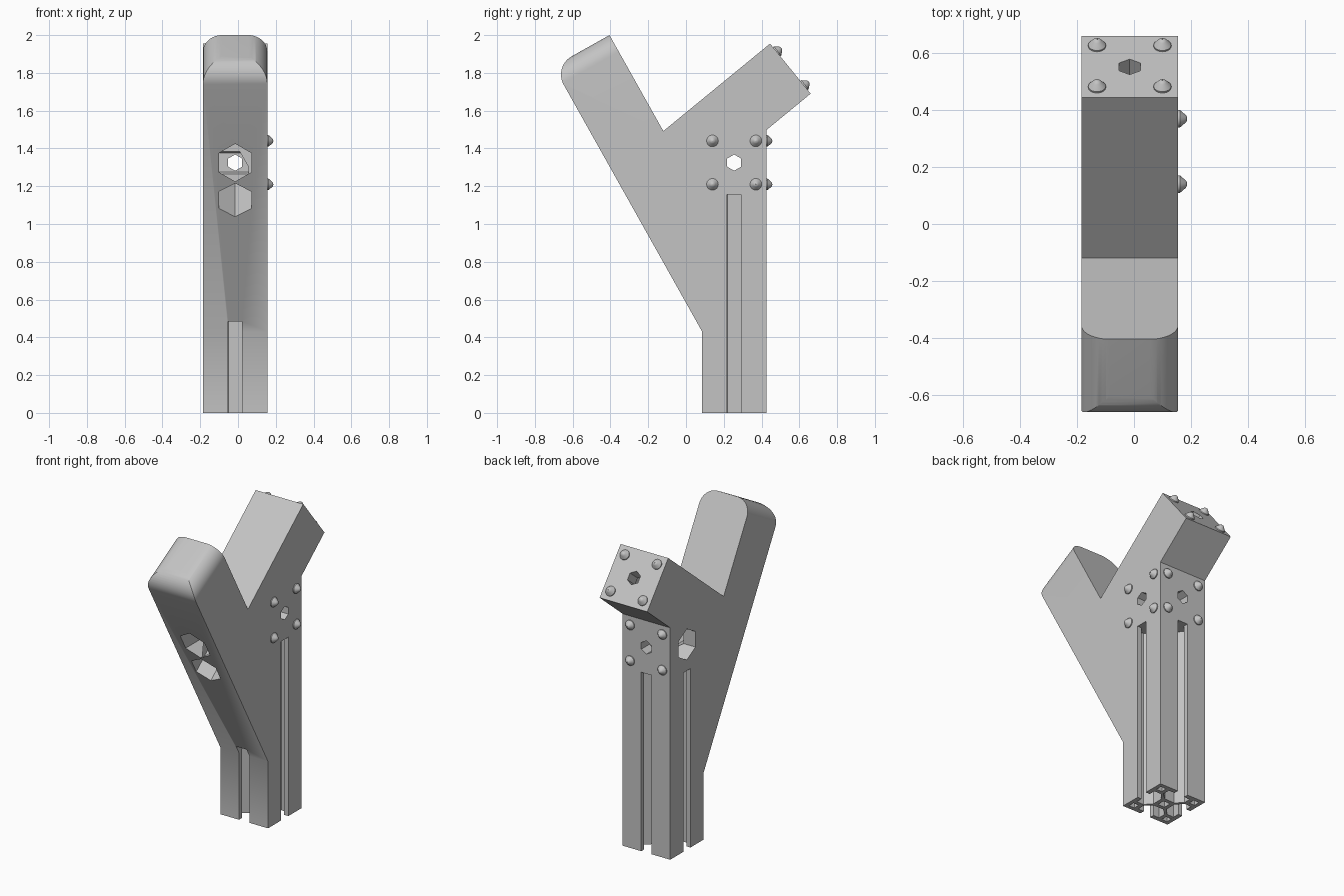
import bpy, bmesh, math
from mathutils import Vector, Matrix

cube = bpy.data.objects.get("Cube")
if cube:
    bpy.data.objects.remove(cube, do_unlink=True)

grey = bpy.data.materials.new("light_grey")
grey.use_nodes = True
grey.diffuse_color = (0.55, 0.55, 0.55, 1)
grey.node_tree.nodes["Principled BSDF"].inputs["Base Color"].default_value = (0.55, 0.55, 0.55, 1)

X, Y, Z = Vector((1, 0, 0)), Vector((0, 1, 0)), Vector((0, 0, 1))
HALF = 0.17                                  # half width of every square section
CX, CY = -0.015, 0.255                       # post axis
HUB = Vector((CX, CY, 1.325))                # crossing of the bolt holes
FILLET = 0.11


def finish(name, bm):
    bmesh.ops.recalc_face_normals(bm, faces=bm.faces)
    mesh = bpy.data.meshes.new(name)
    bm.to_mesh(mesh)
    bm.free()
    mesh.materials.append(grey)
    obj = bpy.data.objects.new(name, mesh)
    bpy.context.scene.collection.objects.link(obj)
    return obj


def prism(name, points, origin, a, b, along, depth):
    """Extrude a flat outline, given in axes a and b, by depth."""
    bm = bmesh.new()
    face = bm.faces.new([bm.verts.new(origin + a * p + b * q) for p, q in points])
    new = bmesh.ops.extrude_face_region(bm, geom=[face])["geom"]
    bmesh.ops.translate(bm, vec=along * depth,
                        verts=[v for v in new if isinstance(v, bmesh.types.BMVert)])
    return finish(name, bm)


def arc(radius, steps=12):
    return [(radius * math.cos(math.pi / 2 * i / steps),
             radius * math.sin(math.pi / 2 * i / steps)) for i in range(steps + 1)]


def cut(body, cutter):
    mod = body.modifiers.new("cut", "BOOLEAN")
    mod.operation, mod.solver, mod.object = "DIFFERENCE", "EXACT", cutter
    bpy.context.view_layer.objects.active = body
    bpy.ops.object.modifier_apply(modifier=mod.name)
    bpy.data.objects.remove(cutter, do_unlink=True)


def smooth(obj):
    bpy.ops.object.select_all(action="DESELECT")
    obj.select_set(True)
    bpy.context.view_layer.objects.active = obj
    bpy.ops.object.shade_smooth_by_angle(angle=math.radians(30))


# Side outline: post, back arm and front arm with a rounded outer corner
tilt = math.radians(29.3)
arm_up = Vector((0, -math.sin(tilt), math.cos(tilt)))
arm_out = Vector((0, -math.cos(tilt), -math.sin(tilt)))
arm_tip = Vector((0, -0.405, 2.0))
centre = arm_tip + arm_out * (2 * HALF - FILLET) - arm_up * FILLET
rounded = [centre + arm_up * q + arm_out * p for p, q in reversed(arc(FILLET))]
outline = [(0.085, 0), (0.425, 0), (0.425, 1.497), (0.66, 1.69), (0.445, 1.955),
           (-0.12, 1.492), (arm_tip.y, arm_tip.z)]
outline += [(p.y, p.z) for p in rounded] + [(0.085, 0.431)]
body = prism("branched_post", outline, X * (CX - HALF), Y, Z, X, 2 * HALF)

# Rounded side edges at the tip of the front arm
r = 0.1
for side in (-1, 1):
    pts = [(p - r, q - r) for p, q in arc(r)] + [(-r, 0.03), (0.03, 0.03), (0.03, -r)]
    start = X * (CX + side * HALF) + arm_tip - arm_out * 0.03
    cut(body, prism("edge_cutter", pts, start, X * side, arm_up, arm_out, 0.45))

# T-slots and hollow cores running up the post
slot_top = 1.155
base = Vector((CX, CY, -0.05))
t_half = [(0.2, 0.037), (0.14, 0.037), (0.14, 0.08), (0.09, 0.08), (0.05, 0.035)]
t_slot = t_half + [(p, -q) for p, q in reversed(t_half)]
for i in range(4):
    turn = Matrix.Rotation(i * math.pi / 2, 3, "Z")
    a, b = turn @ X, turn @ Y
    cut(body, prism("slot_cutter", t_slot, base, a, b, Z, slot_top + 0.05))
    hollow = [(0.105, 0.105), (0.145, 0.105), (0.145, 0.145), (0.105, 0.145)]
    cut(body, prism("corner_cutter", hollow, base, a, b, Z, slot_top + 0.05))
core = [(-0.025, -0.025), (0.025, -0.025), (0.025, 0.025), (-0.025, 0.025)]
cut(body, prism("core_cutter", core, base, X, Y, Z, slot_top + 0.05))

# Mounting faces: centre, outward axis, upward axis, bore length
back_end = Vector((CX, 0.5525, 1.8225))
end_up = Vector((0, -0.215, 0.265)).normalized()
end_out = Vector((0, 0.265, 0.215)).normalized()
mounts = [(HUB + X * HALF, X, Z, 0.45),
          (HUB + Y * HALF, Y, Z, 1.1),
          (back_end, end_out, end_up, 1.4)]


def hexagon(radius):
    return [(radius * math.sin(i * math.pi / 3), radius * math.cos(i * math.pi / 3))
            for i in range(6)]


# Hexagonal bolt holes with wide bores entering from the opposite side
WALL = 0.1
for point, out, up, length in mounts:
    across = up.cross(out)
    cut(body, prism("bore_cutter", hexagon(0.1), point - out * WALL,
                    across, up, -out, length))
    cut(body, prism("hole_cutter", hexagon(0.043), point + out * 0.05,
                    across, up, -out, WALL + 0.08))
smooth(body)

# Four tapered locating pegs on each mounting face
peg = [(0.031, -0.01), (0.031, 0.006), (0.015, 0.025), (0.009, 0.03), (0.001, 0.032)]
bm = bmesh.new()
for point, out, up, _ in mounts:
    across = up.cross(out)
    for i in (-1, 1):
        for j in (-1, 1):
            spot = point + across * 0.115 * i + up * 0.115 * j
            frame = Matrix.Translation(spot) @ Matrix((across, up, out)).transposed().to_4x4()
            for (r1, h1), (r2, h2) in zip(peg, peg[1:]):
                mid = Matrix.Translation((0, 0, (h1 + h2) / 2))
                bmesh.ops.create_cone(bm, segments=24, radius1=r1, radius2=r2,
                                      depth=h2 - h1, matrix=frame @ mid)
bmesh.ops.remove_doubles(bm, verts=bm.verts, dist=0.00005)
smooth(finish("locating_pegs", bm))
